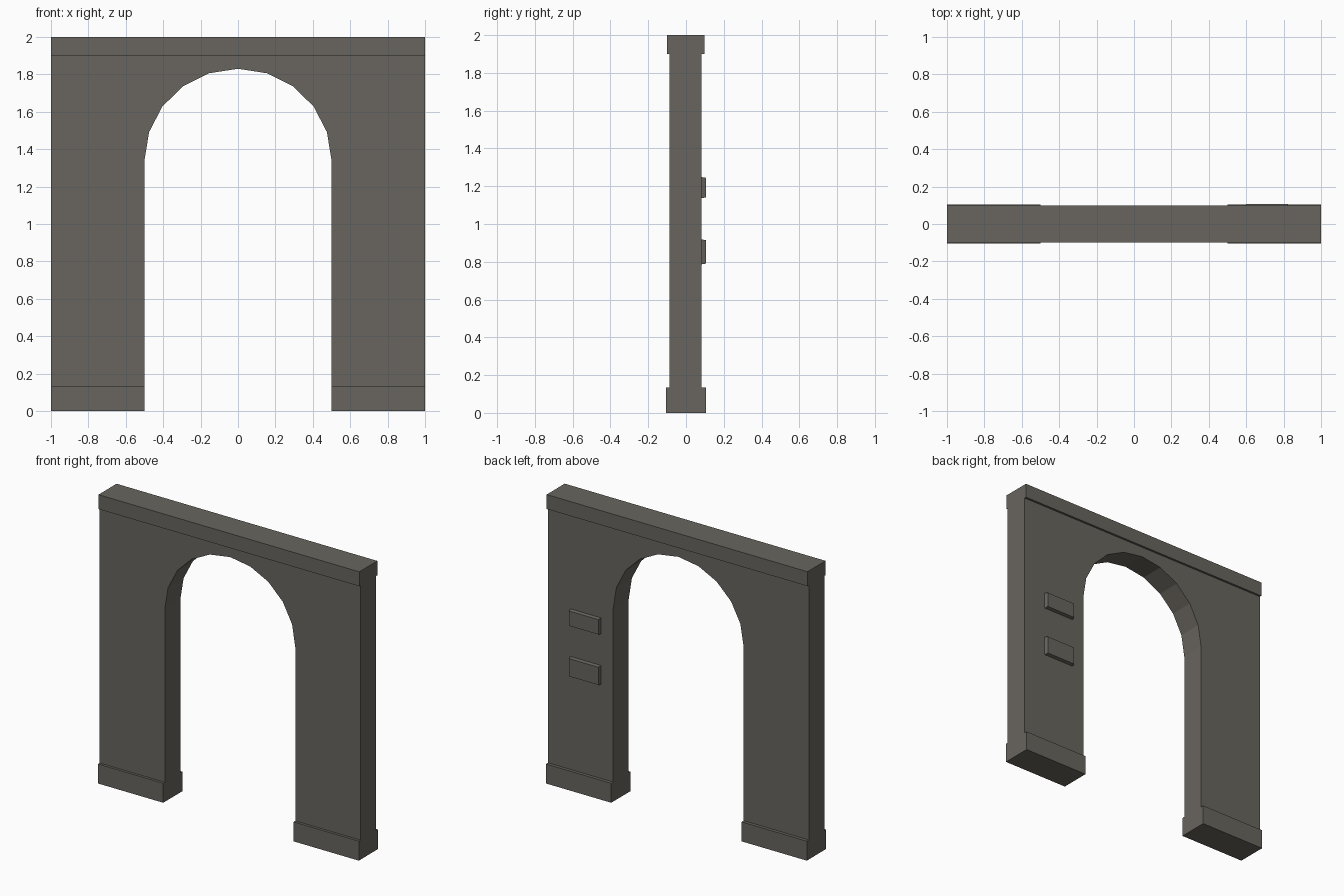
import bpy, bmesh, math

if "Cube" in bpy.data.objects:
    bpy.data.objects.remove(bpy.data.objects["Cube"])

stone = bpy.data.materials.new("stone")
stone.diffuse_color = (0.14, 0.13, 0.112, 1)
stone.use_nodes = True
stone.node_tree.nodes["Principled BSDF"].inputs["Base Color"].default_value = stone.diffuse_color


def finish(name, bm):
    bmesh.ops.recalc_face_normals(bm, faces=bm.faces[:])
    mesh = bpy.data.meshes.new(name)
    bm.to_mesh(mesh)
    bm.free()
    mesh.materials.append(stone)
    obj = bpy.data.objects.new(name, mesh)
    bpy.context.collection.objects.link(obj)
    return obj


def extrude_profile(name, points, y0, y1):
    bm = bmesh.new()
    face = bm.faces.new([bm.verts.new((x, y0, z)) for x, z in points])
    new = bmesh.ops.extrude_face_region(bm, geom=[face])["geom"]
    bmesh.ops.translate(bm, vec=(0, y1 - y0, 0),
                        verts=[v for v in new if isinstance(v, bmesh.types.BMVert)])
    return finish(name, bm)


def box(name, x0, x1, y0, y1, z0, z1):
    return extrude_profile(name, [(x0, z0), (x1, z0), (x1, z1), (x0, z1)], y0, y1)


# Wall with a ten-sided arched doorway
BASE_TOP, CAP_BOTTOM, SPRING = 0.135, 1.9, 1.34
arch = [(0.5 * math.cos(math.pi * i / 10), SPRING + 0.49 * math.sin(math.pi * i / 10))
        for i in range(11)]
outline = [(1, CAP_BOTTOM), (1, BASE_TOP), (0.5, BASE_TOP)] + arch
outline += [(-0.5, BASE_TOP), (-1, BASE_TOP), (-1, CAP_BOTTOM)]
extrude_profile("arch_wall", outline, -0.087, 0.083)

# Top cap and the two plinths
box("top_cap", -1, 1, -0.1, 0.098, CAP_BOTTOM, 2)
for name, x0 in (("left_plinth", -1), ("right_plinth", 0.5)):
    box(name, x0, x0 + 0.5, -0.105, 0.105, 0, BASE_TOP)

# Two protruding bricks on the back, with slightly tapered faces
for name, z0, z1 in (("upper_brick", 1.135, 1.25), ("lower_brick", 0.785, 0.92)):
    brick = box(name, 0.59, 0.83, 0.075, 0.107, z0, z1)
    for v in brick.data.vertices:
        if v.co.y > 0.1:
            v.co.x += 0.008 if v.co.x < 0.7 else -0.008
            v.co.z += 0.006 if v.co.z < (z0 + z1) / 2 else -0.006
